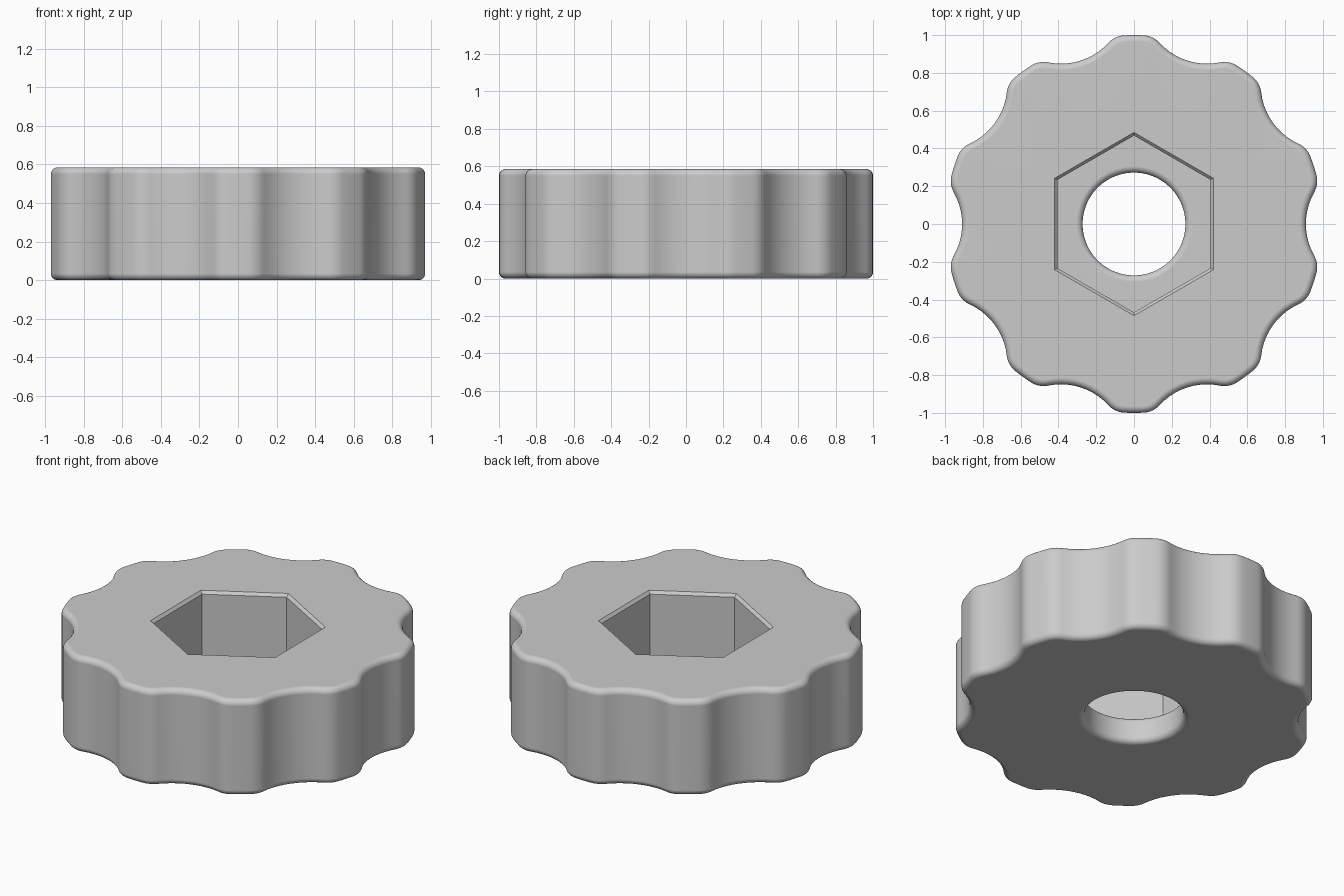
import bpy
import bmesh
from math import cos, sin, pi, acos, atan2, radians

cube = bpy.data.objects.get("Cube")
if cube:
    bpy.data.objects.remove(cube, do_unlink=True)

# Dimensions
HEIGHT, FLOOR = 0.585, 0.162       # knob height, hex pocket floor
LOBES = 10
HALF = pi / LOBES                  # angle from lobe centre to valley
TIP, SCALLOP, SCALLOP_AT = 0.12, 0.34, 1.25
ROUND, STEPS = 0.035, 6            # edge rounding
HOLE = 0.272
HEX, CHAMFER = 0.468, 0.017
COUNT = LOBES * 24


def unit(angle):
    return complex(cos(angle), sin(angle))


def spread(start, end, n):
    return [start + (end - start) * i / n for i in range(n)]


def lobed(inset):
    """Scalloped outline: tip arc, corner arc and hollow, mirrored and repeated."""
    c = 1 - TIP
    reach = SCALLOP + TIP
    a = HALF - acos((c * c + SCALLOP_AT ** 2 - reach ** 2) / (2 * c * SCALLOP_AT))
    corner, hollow = c * unit(a), SCALLOP_AT * unit(HALF)
    gap = hollow - corner
    g = atan2(gap.imag, gap.real)
    half = [(1 - inset) * unit(t) for t in spread(0, a, 2)]
    half += [corner + (TIP - inset) * unit(t) for t in spread(a, g, 5)]
    half += [hollow - (SCALLOP + inset) * unit(t) for t in spread(g, HALF, 5)]
    valley = hollow - (SCALLOP + inset) * unit(HALF)
    period = half + [valley] + [p.conjugate() * unit(2 * HALF) for p in half[:0:-1]]
    return [p * unit(pi / 2 + 2 * HALF * k) for k in range(LOBES) for p in period]


def hexagon(radius):
    corners = [radius * unit(pi / 2 + k * pi / 3) for k in range(7)]
    return [p for k in range(6) for p in spread(corners[k], corners[k + 1], COUNT // 6)]


def circle(radius):
    return [radius * unit(pi / 2 + t) for t in spread(0, 2 * pi, COUNT)]


# Rings of the skin, from the outer bottom edge over the top and down the hole
arc = [(ROUND * (1 - sin(t)), ROUND * (1 - cos(t)))
       for t in spread(0, pi / 2, STEPS) + [pi / 2]]
rings = [(lobed(o), z) for o, z in arc]
rings += [(lobed(o), HEIGHT - z) for o, z in reversed(arc)]
rings += [(hexagon(HEX + CHAMFER), HEIGHT), (hexagon(HEX), HEIGHT - CHAMFER),
          (hexagon(HEX), FLOOR)]
rings += [(circle(HOLE + o), FLOOR - z) for o, z in arc]
rings += [(circle(HOLE + o), z) for o, z in reversed(arc)]

bm = bmesh.new()
loops = [[bm.verts.new((p.real, p.imag, z)) for p in pts] for pts, z in rings]
for a, b in zip(loops, loops[1:] + loops[:1]):
    for i in range(COUNT):
        j = (i + 1) % COUNT
        bm.faces.new((a[i], a[j], b[j], b[i]))
bmesh.ops.recalc_face_normals(bm, faces=bm.faces)
mesh = bpy.data.meshes.new("knob_body")
bm.to_mesh(mesh)
bm.free()
knob = bpy.data.objects.new("knob_body", mesh)
bpy.context.collection.objects.link(knob)

# Plain grey finish
grey = bpy.data.materials.new("grey")
grey.use_nodes = True
grey.diffuse_color = (0.6, 0.6, 0.6, 1)
grey.node_tree.nodes["Principled BSDF"].inputs["Base Color"].default_value = (0.6, 0.6, 0.6, 1)
mesh.materials.append(grey)

# Smooth curves, crisp pocket edges, flat large faces
bpy.ops.object.select_all(action='DESELECT')
knob.select_set(True)
bpy.context.view_layer.objects.active = knob
bpy.ops.object.shade_smooth_by_angle(angle=radians(30))
flat = knob.modifiers.new("flat_faces", 'WEIGHTED_NORMAL')
flat.keep_sharp = True
